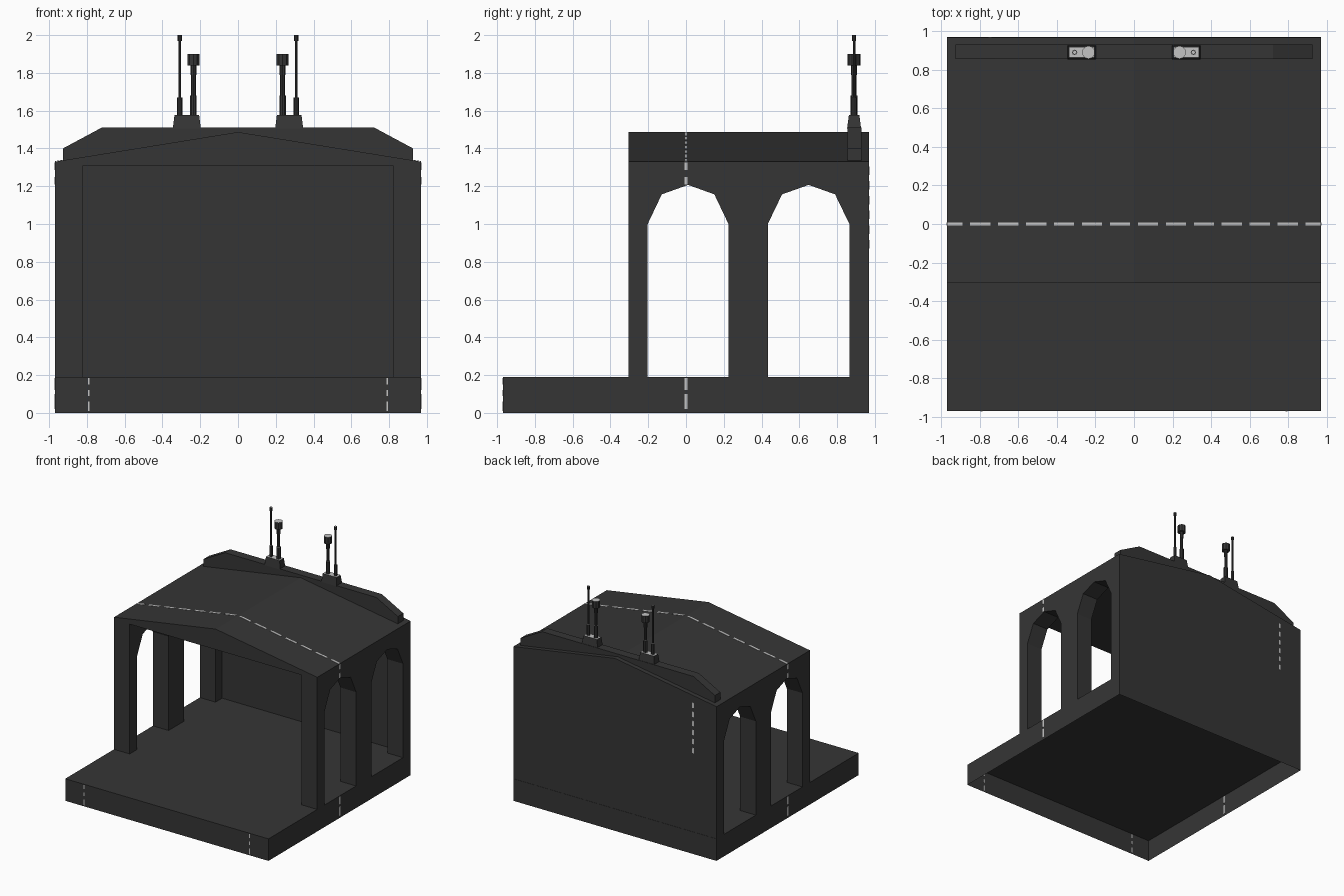
import bpy, bmesh, math
from mathutils import Vector

if "Cube" in bpy.data.objects:
    bpy.data.objects.remove(bpy.data.objects["Cube"])


def material(name, v):
    m = bpy.data.materials.new(name)
    m.diffuse_color = (v, v, v, 1)
    m.use_nodes = True
    m.node_tree.nodes["Principled BSDF"].inputs["Base Color"].default_value = m.diffuse_color
    return m


DARK = material("charcoal", 0.036)
LIGHT = material("light_grey", 0.55)


def finish(bm, name, mats=(DARK,), top_light=False, normals=True):
    if normals:
        bmesh.ops.recalc_face_normals(bm, faces=bm.faces[:])
    bm.normal_update()
    if top_light:
        for f in bm.faces:
            f.material_index = 1 if f.normal.z > 0.9 else 0
    me = bpy.data.meshes.new(name)
    bm.to_mesh(me)
    bm.free()
    for m in mats:
        me.materials.append(m)
    ob = bpy.data.objects.new(name, me)
    bpy.context.collection.objects.link(ob)
    return ob


def prism(name, pts, offset):
    """Extrude a planar polygon by an offset vector."""
    bm = bmesh.new()
    f = bm.faces.new([bm.verts.new(p) for p in pts])
    r = bmesh.ops.extrude_face_region(bm, geom=[f])
    bmesh.ops.translate(bm, vec=offset,
                        verts=[v for v in r["geom"] if isinstance(v, bmesh.types.BMVert)])
    return finish(bm, name)


def add_box(bm, lo, hi):
    lo, hi = Vector(lo), Vector(hi)
    vs = bmesh.ops.create_cube(bm, size=1)["verts"]
    for v in vs:
        v.co = Vector([(lo[i] + hi[i]) / 2 + v.co[i] * (hi[i] - lo[i]) for i in range(3)])
    return vs


def box(name, lo, hi, mat=DARK):
    bm = bmesh.new()
    add_box(bm, lo, hi)
    return finish(bm, name, (mat,))


# floor slab, hollow and open underneath
bm = bmesh.new()
add_box(bm, (-.97, -.97, 0), (.97, .97, .19))
bm.normal_update()
bmesh.ops.delete(bm, geom=[f for f in bm.faces if f.normal.z < -.9], context='FACES_ONLY')
finish(bm, "floor_slab", normals=False)


# side walls with two arches each
def arch(y0, y1):
    c, h = (y0 + y1) / 2, (y1 - y0) / 2
    return [(y0, .19), (y0, 1.0), (c - .65 * h, 1.157), (c, 1.207),
            (c + .65 * h, 1.157), (y1, 1.0), (y1, .19)]


outline = ([(-.305, 1.31), (-.305, .19)] + arch(-.203, .225) + arch(.433, .865)
           + [(.968, .19), (.968, 1.31)])
for s, side in ((-1, "left"), (1, "right")):
    prism(side + "_arcade_wall", [(s * .82, y, z) for y, z in outline], (s * .15, 0, 0))

# back wall and gabled roof
box("back_wall", (-.82, .955, .19), (.82, .968, 1.31))
prism("roof", [(-.97, -.305, 1.31), (.97, -.305, 1.31), (.97, -.305, 1.33),
               (0, -.305, 1.487), (-.97, -.305, 1.33)], (0, 1.273, 0))

# rear parapet
prism("rear_parapet", [(-.927, .855, 1.33), (.927, .855, 1.33), (.927, .855, 1.40),
                       (.722, .855, 1.51), (-.722, .855, 1.51), (-.927, .855, 1.40)],
      (0, .075, 0))


# antennas
def stack(name, x, rings, seg=8):
    """Stacked cylinders given as (z0, z1, radius)."""
    bm = bmesh.new()
    for z0, z1, r in rings:
        vs = bmesh.ops.create_cone(bm, cap_ends=True, segments=seg, radius1=r,
                                   radius2=r, depth=z1 - z0)["verts"]
        bmesh.ops.translate(bm, verts=vs, vec=(x, .89, (z0 + z1) / 2))
    finish(bm, name, (DARK, LIGHT), top_light=True)


for s, side in ((-1, "left"), (1, "right")):
    bm = bmesh.new()
    for v in add_box(bm, (-.074, -.037, 1.505), (.074, .037, 1.577)):
        if v.co.z > 1.55:
            v.co.x *= .88
            v.co.y *= .75
    bmesh.ops.translate(bm, verts=bm.verts[:], vec=(s * .271, .89, 0))
    finish(bm, side + "_antenna_base", (DARK, LIGHT), top_light=True)
    stack(side + "_whip_antenna", s * .308,
          [(1.575, 1.67, .014), (1.67, 1.97, .007), (1.97, 2.0, .011)])
    stack(side + "_drum_antenna", s * .236,
          [(1.575, 1.68, .018), (1.68, 1.79, .013), (1.79, 1.84, .016), (1.84, 1.9, .034)], 10)

# dashed light strips across roof, walls and slab
slope = .157 / .97
for s in (-1, 1):
    for k in range(7):
        a = .02 + .145 * k
        b = min(a + .105, .969)
        prism("roof_dash", [(s * x, y, 1.488 - slope * x) for x, y in
                            ((a, -.009), (b, -.009), (b, .009), (a, .009))], (0, 0, .002)
              ).data.materials[0] = LIGHT
    for z0, z1 in ((.02, .10), (.12, .185), (1.21, 1.25), (1.285, 1.325)):
        x0, x1 = sorted((s * .968, s * .972))
        box("side_dash", (x0, -.009, z0), (x1, .009, z1), LIGHT)
    for z0, z1 in ((.01, .06), (.09, .12), (.15, .185)):
        box("front_dash", (s * .79 - .005, -.972, z0), (s * .79 + .005, -.968, z1), LIGHT)
for k in range(6):
    z = .87 + .078 * k
    box("back_dash", (-.755, .966, z), (-.738, .971, z + .045), LIGHT)
